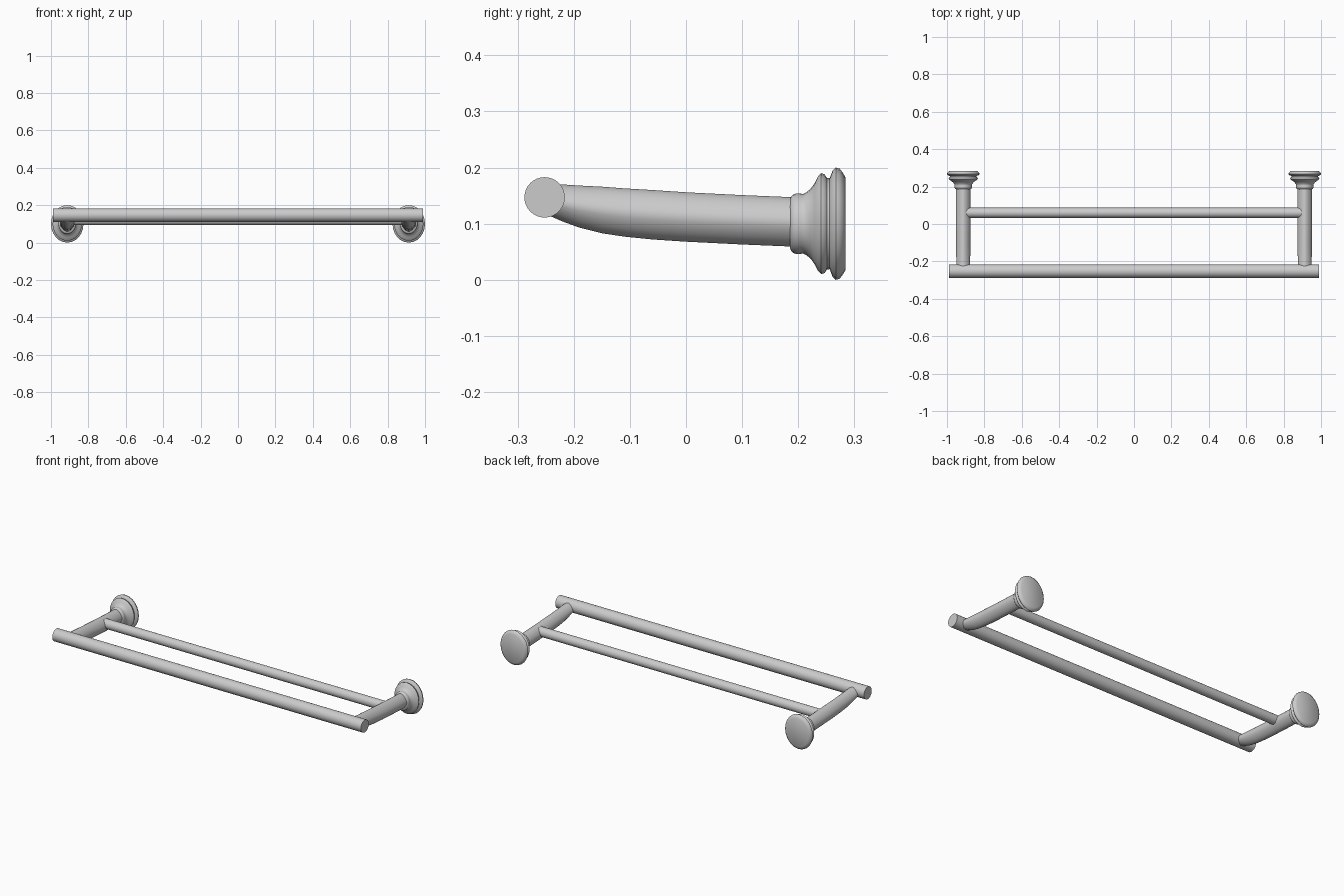
import bpy, bmesh, math

if "Cube" in bpy.data.objects:
    bpy.data.objects.remove(bpy.data.objects["Cube"])

ARM_X = 0.913


def loft(name, rings):
    """Skin a list of closed vertex rings and cap both ends."""
    bm = bmesh.new()
    loops = [[bm.verts.new(p) for p in ring] for ring in rings]
    n = len(loops[0])
    for a, b in zip(loops, loops[1:]):
        for i in range(n):
            j = (i + 1) % n
            bm.faces.new((a[i], a[j], b[j], b[i]))
    bm.faces.new(loops[0])
    bm.faces.new(loops[-1])
    bmesh.ops.recalc_face_normals(bm, faces=bm.faces)
    mesh = bpy.data.meshes.new(name)
    bm.to_mesh(mesh)
    bm.free()
    obj = bpy.data.objects.new(name, mesh)
    bpy.context.collection.objects.link(obj)
    bpy.ops.object.select_all(action='DESELECT')
    obj.select_set(True)
    bpy.context.view_layer.objects.active = obj
    bpy.ops.object.shade_smooth_by_angle(angle=math.radians(40))
    return obj


def section(x, y, z, rx, rz, power=2.0, n=24):
    """Oval cross-section facing y; power below 2 makes it diamond-like."""
    def s(v):
        return math.copysign(abs(v) ** (2 / power), v)
    angles = [math.tau * i / n for i in range(n)]
    return [(x + rx * s(math.cos(a)), y, z + rz * s(math.sin(a))) for a in angles]


def bar(name, half, y, z, r, n=32):
    ring = [(y + r * math.cos(math.tau * i / n), z + r * math.sin(math.tau * i / n))
            for i in range(n)]
    return loft(name, [[(x, a, b) for a, b in ring] for x in (-half, half)])


# Towel bars
bar("front_bar", 0.99, -0.252, 0.147, 0.036)
bar("rear_bar", 0.90, 0.06, 0.12, 0.027)

# Wall rosette profile: y, half height
rosette = [(0.284, 0.083), (0.280, 0.090), (0.274, 0.098), (0.267, 0.100),
           (0.261, 0.094), (0.256, 0.081), (0.251, 0.082), (0.247, 0.088),
           (0.241, 0.090), (0.235, 0.084), (0.229, 0.072), (0.222, 0.062),
           (0.213, 0.055), (0.208, 0.053), (0.203, 0.054), (0.197, 0.054),
           (0.191, 0.052), (0.187, 0.048), (0.185, 0.042)]

# Arm stations: y, bottom z, top z, half width
arm = [(0.22, 0.058, 0.146, 0.040), (0.10, 0.063, 0.151, 0.040),
       (0.0, 0.068, 0.156, 0.040), (-0.06, 0.072, 0.160, 0.039),
       (-0.11, 0.077, 0.163, 0.038), (-0.15, 0.083, 0.166, 0.038),
       (-0.19, 0.093, 0.168, 0.037), (-0.22, 0.104, 0.170, 0.037),
       (-0.25, 0.117, 0.171, 0.036)]

for side, sx in (("left", -1), ("right", 1)):
    x = sx * ARM_X
    loft(side + "_rosette",
         [section(x, y, 0.1, r * 0.87, r) for y, r in rosette])
    loft(side + "_arm",
         [section(x, y, (b + t) / 2, w, (t - b) / 2, 1.65) for y, b, t, w in arm])
